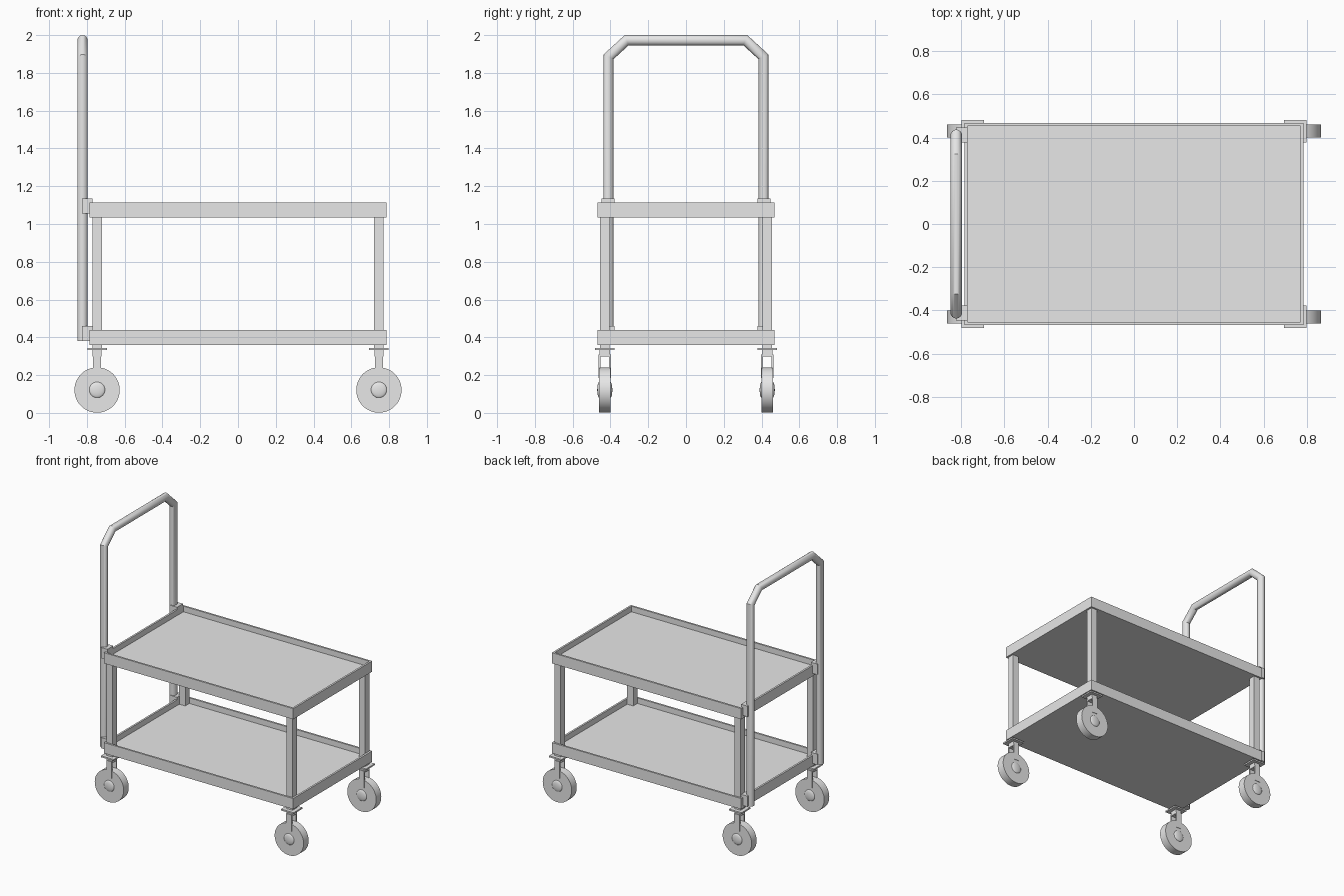
import bpy
import bmesh
import math
from mathutils import Vector, Matrix

cube = bpy.data.objects.get("Cube")
if cube:
    bpy.data.objects.remove(cube, do_unlink=True)

steel = bpy.data.materials.new("light_grey_steel")
steel.use_nodes = True
GREY = (0.8, 0.8, 0.8, 1)
steel.diffuse_color = GREY
steel.node_tree.nodes["Principled BSDF"].inputs["Base Color"].default_value = GREY


def finish(name, bm, smooth=False):
    bmesh.ops.recalc_face_normals(bm, faces=bm.faces)
    mesh = bpy.data.meshes.new(name)
    bm.to_mesh(mesh)
    bm.free()
    mesh.materials.append(steel)
    obj = bpy.data.objects.new(name, mesh)
    bpy.context.collection.objects.link(obj)
    if smooth:
        bpy.ops.object.select_all(action="DESELECT")
        obj.select_set(True)
        bpy.context.view_layer.objects.active = obj
        bpy.ops.object.shade_smooth_by_angle(angle=math.radians(35))
    return obj


def add_box(bm, x0, x1, y0, y1, z0, z1):
    size = Matrix.Diagonal((x1 - x0, y1 - y0, z1 - z0, 1))
    mid = Matrix.Translation(((x0 + x1) / 2, (y0 + y1) / 2, (z0 + z1) / 2))
    bmesh.ops.create_cube(bm, size=1, matrix=mid @ size)


def box(name, *bounds):
    bm = bmesh.new()
    add_box(bm, *bounds)
    return finish(name, bm)


def tube(name, points, radius, sides=24):
    """Round tube along a path in the YZ plane, with mitred corners."""
    bm = bmesh.new()
    pts = [Vector(p) for p in points]
    rings = []
    for i, p in enumerate(pts):
        before = (p - pts[i - 1]).normalized() if i else None
        after = (pts[i + 1] - p).normalized() if i < len(pts) - 1 else None
        before, after = before or after, after or before
        tangent = (before + after).normalized()
        across = tangent.cross(Vector((1, 0, 0))) / tangent.dot(before)
        ring = []
        for k in range(sides):
            a = math.tau * k / sides
            offset = Vector((math.cos(a), 0, 0)) + across * math.sin(a)
            ring.append(bm.verts.new(p + offset * radius))
        rings.append(ring)
    for r0, r1 in zip(rings, rings[1:]):
        for k in range(sides):
            n = (k + 1) % sides
            bm.faces.new((r0[k], r0[n], r1[n], r1[k]))
    bm.faces.new(rings[0])
    bm.faces.new(rings[-1])
    return finish(name, bm, True)


# Tray shelves: a solid frame band with a thin raised rim
HX, HY, RIM = 0.785, 0.468, 0.014


def shelf(name, z):
    box(name + "_deck", -HX, HX, -HY, HY, z, z + 0.038)
    bm = bmesh.new()
    low, top = z + 0.038, z + 0.08
    for s in (-1, 1):
        add_box(bm, -HX, HX, *sorted((s * HY, s * (HY - RIM))), low, top)
        add_box(bm, *sorted((s * HX, s * (HX - RIM))), -HY + RIM, HY - RIM, low, top)
    finish(name + "_rim", bm)


shelf("lower_shelf", 0.36)
shelf("upper_shelf", 1.034)

# Push handle
HANDLE_X = -0.823
half = [(0.41, 0.38), (0.41, 1.885), (0.314, 1.973)]
path = [(HANDLE_X, -y, z) for y, z in half] + [(HANDLE_X, y, z) for y, z in reversed(half)]
tube("push_handle", path, 0.027)

# Brackets joining the handle to the shelves
for side, s in (("left", 1), ("right", -1)):
    ys = sorted((s * 0.378, s * 0.447))
    box(side + "_lower_bracket", -0.825, -0.77, *ys, 0.38, 0.46)
    box(side + "_upper_bracket", -0.825, -0.77, *ys, 1.055, 1.135)


def caster(name, x, y):
    # Swivel: collar, mounting plate, fork crown and two arms
    bm = bmesh.new()
    add_box(bm, x - 0.025, x + 0.025, y - 0.025, y + 0.025, 0.342, 0.362)
    add_box(bm, x - 0.052, x + 0.052, y - 0.052, y + 0.052, 0.332, 0.343)
    add_box(bm, x - 0.024, x + 0.024, y - 0.028, y + 0.028, 0.298, 0.333)
    for s in (-1, 1):
        add_box(bm, x - 0.022, x + 0.022,
                *sorted((y + s * 0.023, y + s * 0.033)), 0.185, 0.31)
    finish(name + "_fork", bm)

    # Wheel
    turn = Matrix.Translation((x, y, 0.121)) @ Matrix.Rotation(math.pi / 2, 4, "X")
    bm = bmesh.new()
    bmesh.ops.create_cone(bm, cap_ends=True, segments=48, radius1=0.12,
                          radius2=0.12, depth=0.06, matrix=turn)
    finish(name + "_wheel", bm, True)

    # Domed hub caps on both faces
    bm = bmesh.new()
    for s in (-1, 1):
        place = Matrix.Translation((x, y + s * 0.029, 0.122))
        bmesh.ops.create_uvsphere(bm, u_segments=24, v_segments=16, radius=1,
                                  matrix=place @ Matrix.Diagonal((0.042, 0.011, 0.042, 1)))
    finish(name + "_hub", bm, True)


# Corner posts and casters
for end, x in (("left", 0.746), ("right", -0.746)):
    for face, y in (("front", -0.43), ("back", 0.43)):
        corner = face + "_" + end
        box(corner + "_post", x - 0.025, x + 0.025, y - 0.025, y + 0.025, 0.39, 1.04)
        caster(corner + "_caster", x, y)
